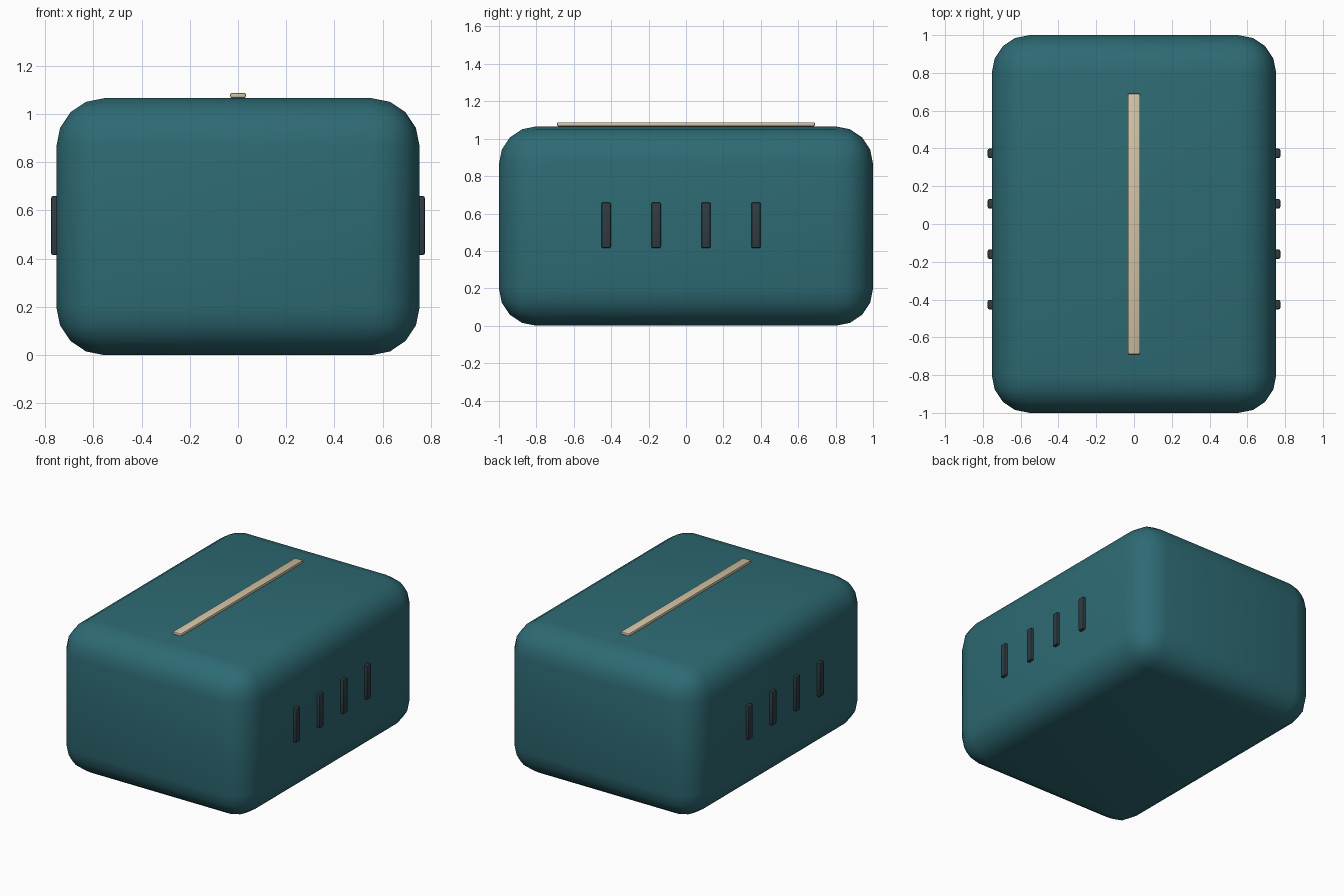
import bpy
import math

cube = bpy.data.objects.get("Cube")
if cube:
    bpy.data.objects.remove(cube, do_unlink=True)


def make_material(name, rgb):
    mat = bpy.data.materials.new(name)
    mat.use_nodes = True
    colour = (*rgb, 1.0)
    mat.diffuse_color = colour
    mat.node_tree.nodes["Principled BSDF"].inputs["Base Color"].default_value = colour
    return mat


def rounded_box(name, low, high, bevel, segments, mat, smooth_angle):
    """Box between two corners, with rounded edges."""
    centre = [(a + b) / 2 for a, b in zip(low, high)]
    bpy.ops.mesh.primitive_cube_add(size=1, location=centre)
    obj = bpy.context.object
    obj.name = name
    obj.scale = [b - a for a, b in zip(low, high)]
    bpy.ops.object.transform_apply(location=False, rotation=False, scale=True)
    mod = obj.modifiers.new("rounding", "BEVEL")
    mod.width = bevel
    mod.segments = segments
    mod.limit_method = "NONE"
    bpy.ops.object.modifier_apply(modifier=mod.name)
    obj.data.materials.append(mat)
    bpy.ops.object.shade_smooth_by_angle(angle=math.radians(smooth_angle))
    return obj


teal = make_material("teal shell", (0.027, 0.145, 0.174))
cream = make_material("cream strip", (0.66, 0.55, 0.38))
charcoal = make_material("charcoal vent", (0.028, 0.045, 0.055))

# Main shell
HALF_WIDTH, TOP = 0.753, 1.066
rounded_box("body", (-HALF_WIDTH, -1, 0), (HALF_WIDTH, 1, TOP), 0.2, 4, teal, 60)

# Raised strip along the top
rounded_box("top_strip", (-0.033, -0.69, TOP), (0.033, 0.69, TOP + 0.022),
            0.008, 2, cream, 30)

# Four vent bars on each side
for side, label in ((1, "left"), (-1, "right")):
    for i in range(4):
        y = -0.427 + i * 0.267
        inner, outer = sorted((side * (HALF_WIDTH - 0.02), side * (HALF_WIDTH + 0.022)))
        rounded_box(f"{label}_vent_{i + 1}", (inner, y - 0.025, 0.415),
                    (outer, y + 0.025, 0.66), 0.009, 2, charcoal, 30)
